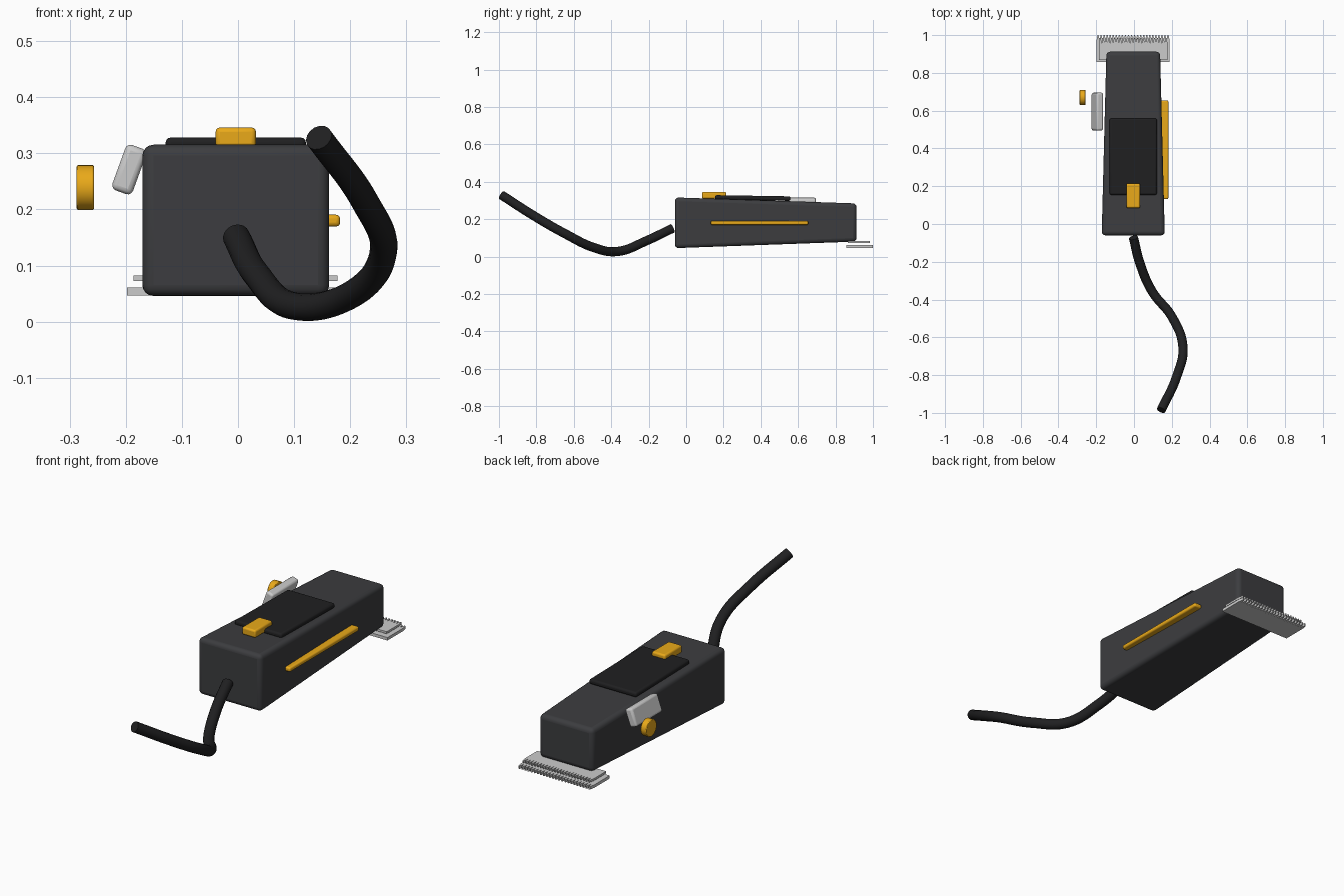
import bpy, bmesh, math
from mathutils import Vector

if "Cube" in bpy.data.objects:
    bpy.data.objects.remove(bpy.data.objects["Cube"])


def material(name, rgb):
    m = bpy.data.materials.new(name)
    m.diffuse_color = (*rgb, 1)
    m.use_nodes = True
    m.node_tree.nodes["Principled BSDF"].inputs["Base Color"].default_value = m.diffuse_color
    return m


CHARCOAL = material("charcoal", (0.045, 0.046, 0.05))
BLACK = material("black", (0.014, 0.014, 0.015))
AMBER = material("amber", (0.82, 0.40, 0.01))
STEEL = material("steel", (0.68, 0.68, 0.70))


def finish(bm, name, mat, bevel=0.0, segments=3, loc=(0, 0, 0), rot=(0, 0, 0)):
    bmesh.ops.recalc_face_normals(bm, faces=bm.faces)
    me = bpy.data.meshes.new(name)
    bm.to_mesh(me)
    bm.free()
    ob = bpy.data.objects.new(name, me)
    bpy.context.collection.objects.link(ob)
    ob.location, ob.rotation_euler = loc, rot
    me.materials.append(mat)
    if bevel:
        mod = ob.modifiers.new("Bevel", 'BEVEL')
        mod.width, mod.segments = bevel, segments
        mod.limit_method, mod.angle_limit = 'ANGLE', math.radians(40)
    bpy.ops.object.select_all(action='DESELECT')
    bpy.context.view_layer.objects.active = ob
    ob.select_set(True)
    bpy.ops.object.shade_smooth_by_angle(angle=math.radians(35))
    return ob


def box(name, size, loc, mat, bevel, rot=(0, 0, 0)):
    bm = bmesh.new()
    bmesh.ops.create_cube(bm, size=1)
    bmesh.ops.scale(bm, vec=size, verts=bm.verts)
    return finish(bm, name, mat, bevel, loc=loc, rot=rot)


# Tapered housing: (y, x min, x max, z min, z max) at each end
bm = bmesh.new()
rings = []
for y, x0, x1, z0, z1 in ((-0.06, -0.171, 0.163, 0.045, 0.316),
                          (0.912, -0.146, 0.138, 0.08, 0.284)):
    rings.append([bm.verts.new((x, y, z)) for x, z in
                  ((x0, z0), (x1, z0), (x1, z1), (x0, z1))])
bm.faces.new(rings[0])
bm.faces.new(rings[1])
for i in range(4):
    j = (i + 1) % 4
    bm.faces.new((rings[0][i], rings[0][j], rings[1][j], rings[1][i]))
finish(bm, "housing", CHARCOAL, 0.02, 4)

# Grip panel, switch and side strip
box("grip_panel", (0.25, 0.405, 0.024), (-0.004, 0.357, 0.313), BLACK, 0.009,
    (math.radians(-0.9), 0, 0))
box("power_switch", (0.072, 0.13, 0.036), (-0.004, 0.15, 0.328), AMBER, 0.008)
box("side_strip", (0.04, 0.522, 0.021), (0.162, 0.393, 0.18), AMBER, 0.007)

# Taper lever and its knob
box("taper_lever", (0.039, 0.2, 0.086), (-0.194, 0.595, 0.271), STEEL, 0.01,
    (0, math.radians(20), 0))
bm = bmesh.new()
bmesh.ops.create_cone(bm, cap_ends=True, segments=32, radius1=0.04,
                      radius2=0.04, depth=0.031)
finish(bm, "lever_knob", AMBER, 0.003, 2, (-0.272, 0.67, 0.239),
       (0, math.pi / 2, 0))


# Comb blades: one outline with pointed teeth, extruded upward
def blade(name, x0, x1, y0, root, tip, z0, z1, teeth):
    bm = bmesh.new()
    step = (x1 - x0) / teeth
    pts = [(x1, y0), (x0, y0), (x0, root)]
    for i in range(teeth):
        a = x0 + i * step
        pts += [(a + 0.32 * step, tip), (a + 0.68 * step, tip), (a + step, root)]
    face = bm.faces.new([bm.verts.new((x, y, z0)) for x, y in pts])
    ext = bmesh.ops.extrude_face_region(bm, geom=[face])
    top = [v for v in ext["geom"] if isinstance(v, bmesh.types.BMVert)]
    bmesh.ops.translate(bm, vec=(0, 0, z1 - z0), verts=top)
    return finish(bm, name, STEEL)


blade("fixed_blade", -0.198, 0.188, 0.857, 0.974, 1.0, 0.047, 0.061, 24)
blade("moving_blade", -0.186, 0.177, 0.867, 0.958, 0.985, 0.072, 0.082, 24)

# Power cord
path = [(-0.003, -0.072, 0.151), (0.032, -0.21, 0.085), (0.098, -0.36, 0.028),
        (0.2, -0.49, 0.047), (0.259, -0.65, 0.124), (0.225, -0.81, 0.216),
        (0.144, -0.985, 0.328)]
cu = bpy.data.curves.new("power_cord", 'CURVE')
cu.dimensions = '3D'
cu.bevel_depth, cu.bevel_resolution = 0.0245, 6
cu.resolution_u = 10
cu.use_fill_caps = True
sp = cu.splines.new('BEZIER')
sp.bezier_points.add(len(path) - 1)
for p, co in zip(sp.bezier_points, path):
    p.co = Vector(co)
    p.handle_left_type = p.handle_right_type = 'AUTO'
cu.materials.append(BLACK)
bpy.context.collection.objects.link(bpy.data.objects.new("power_cord", cu))
